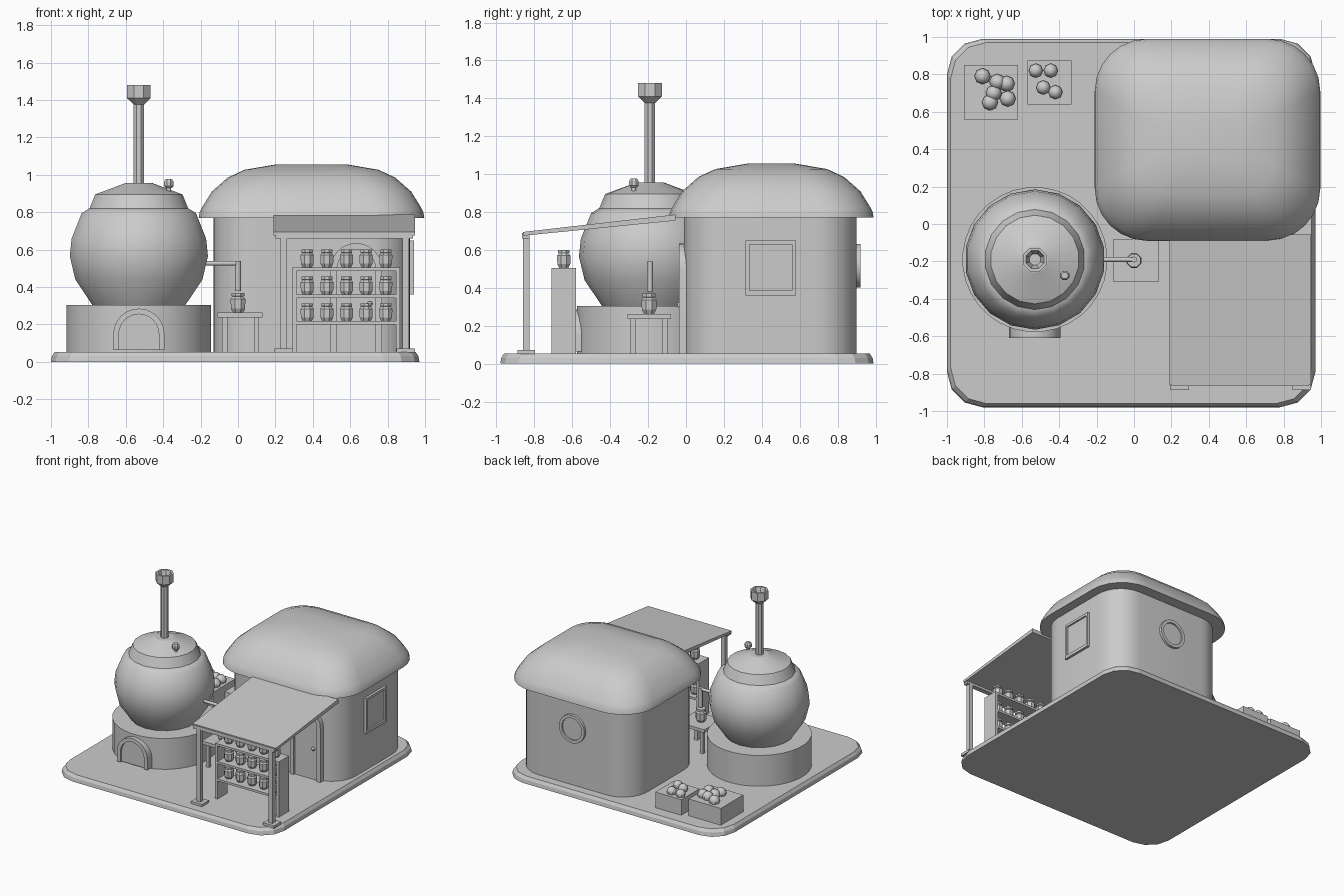
import bpy, bmesh, math
from math import sin, cos, pi, radians
from mathutils import Vector

if "Cube" in bpy.data.objects:
    bpy.data.objects.remove(bpy.data.objects["Cube"])

grey = bpy.data.materials.new("plain_grey")
grey.diffuse_color = (0.6, 0.6, 0.6, 1)
grey.use_nodes = True
grey.node_tree.nodes["Principled BSDF"].inputs["Base Color"].default_value = grey.diffuse_color


def finish(name, bm, smooth=None):
    bmesh.ops.recalc_face_normals(bm, faces=bm.faces[:])
    me = bpy.data.meshes.new(name)
    bm.to_mesh(me)
    bm.free()
    ob = bpy.data.objects.new(name, me)
    bpy.context.collection.objects.link(ob)
    me.materials.append(grey)
    if smooth:
        bpy.ops.object.select_all(action='DESELECT')
        ob.select_set(True)
        bpy.context.view_layer.objects.active = ob
        bpy.ops.object.shade_smooth_by_angle(angle=radians(smooth))
    return ob


def loft(name, rings, smooth=None, caps=True, loop=False):
    """Skin a list of equal-length closed rings."""
    bm = bmesh.new()
    vs = [[bm.verts.new(p) for p in r] for r in rings]
    pairs = list(zip(vs, vs[1:])) + ([(vs[-1], vs[0])] if loop else [])
    n = len(vs[0])
    for a, b in pairs:
        for i in range(n):
            j = (i + 1) % n
            bm.faces.new((a[i], a[j], b[j], b[i]))
    if caps and not loop:
        bm.faces.new(vs[0])
        bm.faces.new(vs[-1])
    return finish(name, bm, smooth)


def lathe(name, x, y, profile, n=16, smooth=None):
    """Profile of (radius, z) spun about a vertical axis."""
    return loft(name, [[(x + r * cos(2 * pi * (i + .5) / n), y + r * sin(2 * pi * (i + .5) / n), z)
                        for i in range(n)] for r, z in profile], smooth)


def box(name, x0, x1, y0, y1, z0, z1):
    return loft(name, [[(x0, y0, z), (x1, y0, z), (x1, y1, z), (x0, y1, z)] for z in (z0, z1)])


def round_rect(cx, cy, hx, hy, r, z, seg):
    pts = []
    for k, (sx, sy) in enumerate(((1, 1), (-1, 1), (-1, -1), (1, -1))):
        for i in range(seg + 1):
            a = pi / 2 * (k + i / seg)
            pts.append((cx + sx * (hx - r) + r * cos(a), cy + sy * (hy - r) + r * sin(a), z))
    return pts


def arch_points(x, r, z0, zc, n=12):
    return [(x - r, z0)] + [(x - r * cos(pi * i / n), zc + r * sin(pi * i / n))
                            for i in range(n + 1)] + [(x + r, z0)]


def arch(name, x, r, w, z0, zc, y_front, y_panel, y_back):
    """Raised arch frame with a recessed panel inside it."""
    outer, inner = arch_points(x, r, z0, zc), arch_points(x, r - w, z0, zc)
    loft(name + "_frame", [[(a, y_front, b), (a, y_back, b), (c, y_back, d), (c, y_front, d)]
                           for (a, b), (c, d) in zip(outer, inner)], 30)
    loft(name + "_panel", [[(a, y, b) for a, b in inner] for y in (y_panel, y_back)])


def tube(name, a, b, r, n=8):
    a, b = Vector(a), Vector(b)
    q = (b - a).to_track_quat('Z', 'Y')
    ring = [q @ Vector((r * cos(2 * pi * i / n), r * sin(2 * pi * i / n), 0)) for i in range(n)]
    return loft(name, [[p + v for v in ring] for p in (a, b)], 50)


def ball(name, p, r, u=8, v=6):
    bm = bmesh.new()
    bmesh.ops.create_uvsphere(bm, u_segments=u, v_segments=v, radius=r)
    bmesh.ops.translate(bm, vec=p, verts=bm.verts[:])
    return finish(name, bm, 40)


def jar(name, x, y, z, s=1.0):
    prof = ((.026, 0), (.037, .02), (.038, .065), (.028, .078), (.033, .08), (.033, .095))
    lathe(name, x, y, [(r * s, z + h * s) for r, h in prof], 8)


# Ground slab
loft("ground_slab", [round_rect(-.015, .005, .985 - d, .985 - d, .19, z, 3)
                     for d, z in ((0, 0), (.005, .03), (.02, .053))])

# House walls and soft domed roof
loft("house_walls", [round_rect(.395, .445, .525, .455, .22, z, 8) for z in (.05, .79)], 30)
roof = [(.03, .77), (0, .77), (.005, .80), (.02, .83), (.07, .91), (.155, .985), (.245, 1.027), (.41, 1.055)]
loft("house_roof", [round_rect(.393, .45, .603 - d, .54 - d, max(.28 - d * .45, .11), z, 6)
                    for d, z in roof], 35)

# House door with knob
arch("house_door", .632, .138, .035, .05, .497, -.037, -.02, .02)
ball("door_knob", (.705, -.035, .31), .014)

# Side window: frame bars, pane and sill
for y0, y1, z0, z1 in ((.315, .335, .36, .65), (.56, .58, .36, .65),
                       (.335, .56, .63, .65), (.335, .56, .36, .385)):
    box("side_window_frame", .90, .94, y0, y1, z0, z1)
box("side_window_pane", .90, .927, .335, .56, .385, .63)


# Round back window
def disc(r, y, n=20):
    return [(.39 + r * cos(2 * pi * i / n), y, .517 + r * sin(2 * pi * i / n)) for i in range(n)]


loft("round_window_frame", [disc(.115, .88), disc(.115, .92), disc(.09, .92), disc(.09, .88)],
     30, loop=True)
loft("round_window_pane", [disc(.09, .88), disc(.09, .907)])

# Boiler: drum, pot, lid, chimney
BX, BY = -.53, -.19
lathe("boiler_drum", BX, BY, [(.388, .05), (.388, .305)], 32, 30)
lathe("boiler_pot", BX, BY, [(.25, .30), (.345, .44), (.375, .565), (.365, .66), (.31, .795), (.27, .82)], 18, 40)
lathe("boiler_lid", BX, BY, [(.272, .81), (.237, .895), (.07, .957)], 18, 20)
lathe("chimney", BX, BY, [(.03, .94), (.03, 1.42)], 8)
lathe("chimney_cap", BX, BY, [(.03, 1.375), (.068, 1.41), (.068, 1.48), (.052, 1.48), (.032, 1.42)], 8)
tube("valve_stem", (-.37, -.275, .88), (-.37, -.275, .94), .012)
lathe("valve_head", -.37, -.275, [(.018, .93), (.027, .94), (.027, .965), (.018, .977)], 8)
arch("fire_door", BX, .137, .03, .063, .148, -.61, -.592, -.53)

# Outlet pipe
tube("pipe_across", (-.2, BY, .527), (.0, BY, .527), .013)
tube("pipe_down", (0, BY, .54), (0, BY, .38), .016)

# Small table with a jar
box("table_top", -.11, .13, -.31, -.08, .237, .263)
for x in (-.085, .085):
    for y in (-.295, -.125):
        box("table_leg", x, x + .028, y, y + .028, .05, .24)
jar("table_jar", 0, -.195, .263, 1.12)

# Sloping awning with beam, posts and feet
loft("awning_sheet", [[(x, -.86, .675), (x, -.055, .755), (x, -.055, .787), (x, -.86, .695)]
                      for x in (.19, .945)])
box("awning_beam", .2, .935, -.865, -.825, .66, .69)
for x in (.245, .897):
    box("awning_post", x - .018, x + .018, -.86, -.825, .05, .68)
    box("post_foot", x - .05, x + .05, -.888, -.797, .05, .072)

# Shelf rack with rows of jars
for x in (.29, .845):
    box("shelf_side", x, x + .022, -.71, -.58, .05, .505)
for z in (.505, .36, .218):
    box("shelf_board", .29 if z > .5 else .312, .867 if z > .5 else .845, -.71, -.58, z - .018, z)
    for i in range(5):
        jar("shelf_jar", .37 + .105 * i, -.645, z)

# Produce crates
box("large_crate", -.91, -.62, .56, .85, .05, .19)
box("small_crate", -.57, -.335, .64, .875, .05, .18)
for x, y in ((-.81, .79), (-.73, .76), (-.68, .75), (-.75, .70), (-.675, .67), (-.77, .65)):
    ball("produce", (x, y, .205), .043)
for x, y in ((-.525, .82), (-.445, .82), (-.485, .73), (-.42, .705)):
    ball("produce", (x, y, .195), .038)
